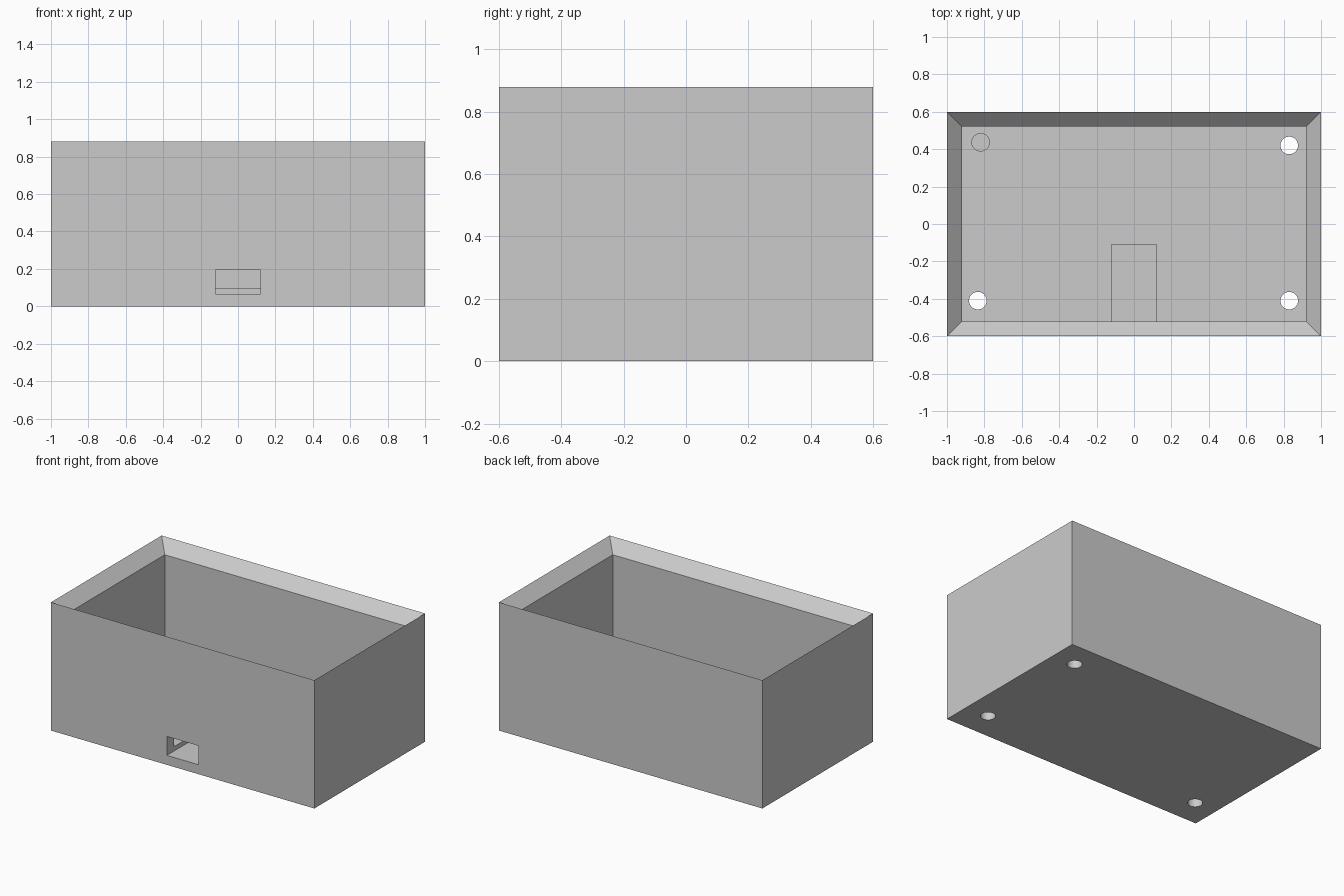
import bpy, bmesh

cube = bpy.data.objects.get("Cube")
if cube:
    bpy.data.objects.remove(cube, do_unlink=True)

grey = bpy.data.materials.new("plain grey")
grey.use_nodes = True
colour = (0.6, 0.6, 0.6, 1)
grey.diffuse_color = colour
grey.node_tree.nodes["Principled BSDF"].inputs["Base Color"].default_value = colour

HX, HY, H = 1.0, 0.6, 0.88
WALL, FLOOR = 0.08, 0.095


def make_object(name, bm):
    bmesh.ops.recalc_face_normals(bm, faces=bm.faces)
    mesh = bpy.data.meshes.new(name)
    bm.to_mesh(mesh)
    bm.free()
    mesh.materials.append(grey)
    obj = bpy.data.objects.new(name, mesh)
    bpy.context.collection.objects.link(obj)
    return obj


def stacked_rectangles(name, sections):
    """Closed solid through rectangles given as (half x, half y, z)."""
    bm = bmesh.new()
    rings = [[bm.verts.new((sx * x, sy * y, z))
              for sx, sy in ((-1, -1), (1, -1), (1, 1), (-1, 1))]
             for x, y, z in sections]
    for low, high in zip(rings, rings[1:]):
        for i in range(4):
            j = (i + 1) % 4
            bm.faces.new((low[i], low[j], high[j], high[i]))
    bm.faces.new(rings[0])
    bm.faces.new(rings[-1])
    return make_object(name, bm)


def cut(target, cutter):
    cutter.hide_render = True
    mod = target.modifiers.new("cut", 'BOOLEAN')
    mod.operation = 'DIFFERENCE'
    mod.solver = 'EXACT'
    mod.object = cutter
    bpy.context.view_layer.objects.active = target
    bpy.ops.object.modifier_apply(modifier=mod.name)
    bpy.data.objects.remove(cutter, do_unlink=True)


# Open box: outer wall, bevelled rim sloping inward, inner wall and floor
box = stacked_rectangles("open_box", [
    (HX, HY, 0), (HX, HY, H),
    (HX - WALL, HY - WALL, H - WALL), (HX - WALL, HY - WALL, FLOOR)])

# Cable slot through the front wall, sunk slightly into the floor
slot = stacked_rectangles("slot_cutter", [(0.12, 0.3, 0.065), (0.12, 0.3, 0.195)])
slot.location.y = -0.11 - 0.3
bpy.context.view_layer.update()
cut(box, slot)

# Screw holes in the floor: three go through, one is blind
for x, y, bottom in ((0.83, 0.42, -0.1), (0.83, -0.41, -0.1),
                     (-0.835, -0.41, -0.1), (-0.82, 0.437, 0.006)):
    bm = bmesh.new()
    top = 0.2
    bmesh.ops.create_cone(bm, cap_ends=True, segments=48, radius1=0.047,
                          radius2=0.047, depth=top - bottom)
    bmesh.ops.translate(bm, verts=bm.verts, vec=(x, y, (top + bottom) / 2))
    cut(box, make_object("hole_cutter", bm))

# Smooth hole walls, crisp box edges
box.select_set(True)
bpy.context.view_layer.objects.active = box
bpy.ops.object.shade_smooth_by_angle()
